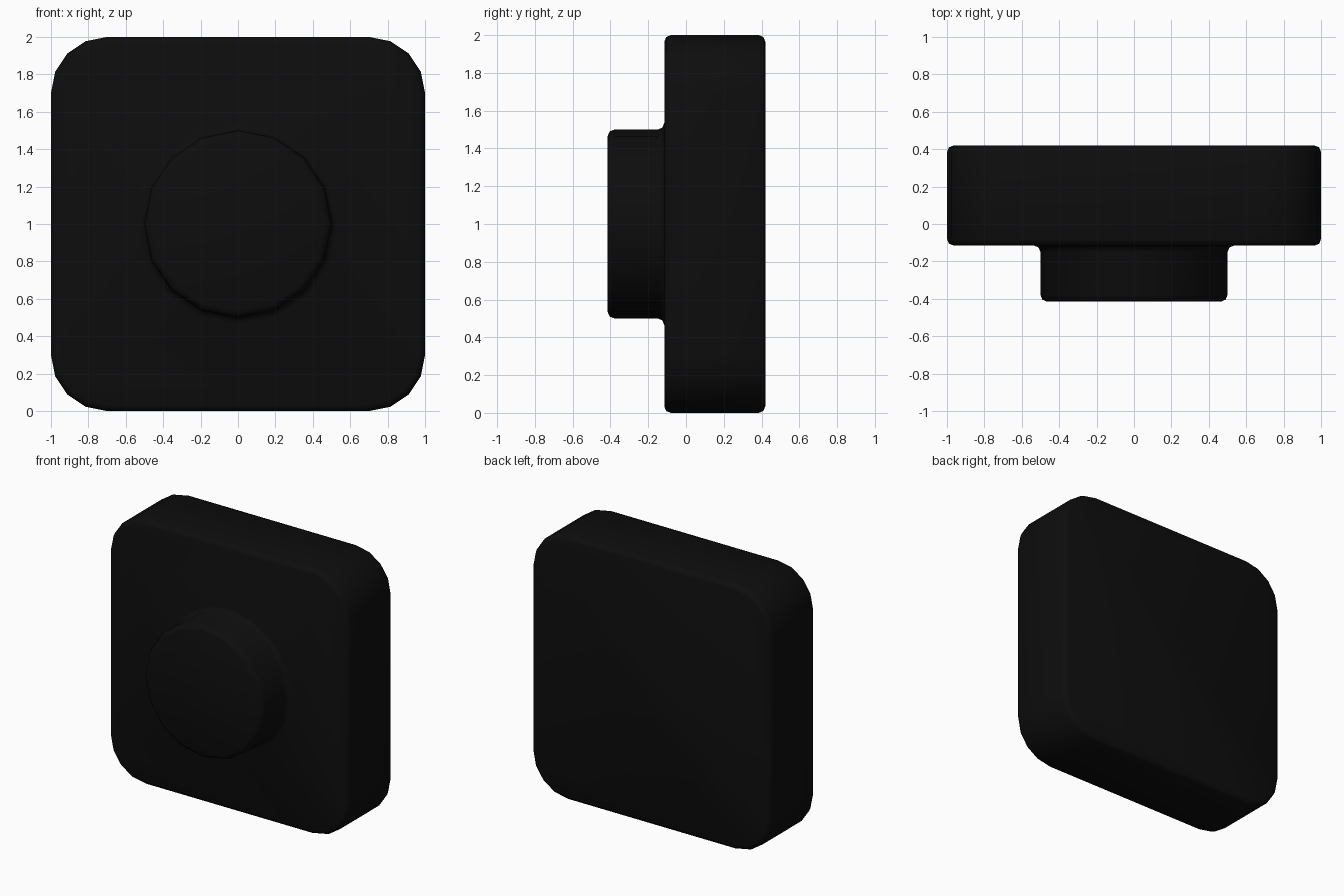
import bpy, bmesh, math

if "Cube" in bpy.data.objects:
    bpy.data.objects.remove(bpy.data.objects["Cube"])

def prism(name, outline, y0, y1):
    """Extrude an x-z outline from y0 to y1."""
    bm = bmesh.new()
    face = bm.faces.new([bm.verts.new((x, y0, z)) for x, z in outline])
    ext = bmesh.ops.extrude_face_region(bm, geom=[face], use_keep_orig=True)
    for v in ext["geom"]:
        if isinstance(v, bmesh.types.BMVert):
            v.co.y = y1
    bmesh.ops.recalc_face_normals(bm, faces=bm.faces)
    me = bpy.data.meshes.new(name)
    bm.to_mesh(me)
    bm.free()
    ob = bpy.data.objects.new(name, me)
    bpy.context.collection.objects.link(ob)
    return ob

def arc(cx, cz, r, start, steps, step_deg):
    return [(cx + r * math.cos(math.radians(start + i * step_deg)),
             cz + r * math.sin(math.radians(start + i * step_deg))) for i in range(steps)]

# Square body with rounded corners
corners = [(0.7, 1.7, 0), (-0.7, 1.7, 90), (-0.7, 0.3, 180), (0.7, 0.3, 270)]
outline = [p for cx, cz, a in corners for p in arc(cx, cz, 0.3, a, 5, 22.5)]
body = prism("button_body", outline, -0.115, 0.42)

# Round knob on the front, merged into the body
knob = prism("knob_helper", arc(0, 1, 0.5, 0, 16, 22.5), -0.415, 0.1)
knob.hide_render = True
knob.hide_set(True)
union = body.modifiers.new("union_knob", "BOOLEAN")
union.operation = "UNION"
union.solver = "EXACT"
union.object = knob

# Soft edges, including the fillet around the knob
bevel = body.modifiers.new("soft_edges", "BEVEL")
bevel.width = 0.035
bevel.segments = 2
bevel.limit_method = "ANGLE"
bevel.angle_limit = math.radians(40)

# Apply, then drop the helper
bpy.context.view_layer.objects.active = body
body.select_set(True)
for m in ("union_knob", "soft_edges"):
    bpy.ops.object.modifier_apply(modifier=m)
bpy.data.objects.remove(knob)
bpy.ops.object.shade_smooth_by_angle(angle=math.radians(60))

# Black finish
mat = bpy.data.materials.new("black")
mat.diffuse_color = (0.004, 0.004, 0.004, 1)
mat.use_nodes = True
mat.node_tree.nodes["Principled BSDF"].inputs["Base Color"].default_value = mat.diffuse_color
body.data.materials.clear()
body.data.materials.append(mat)
